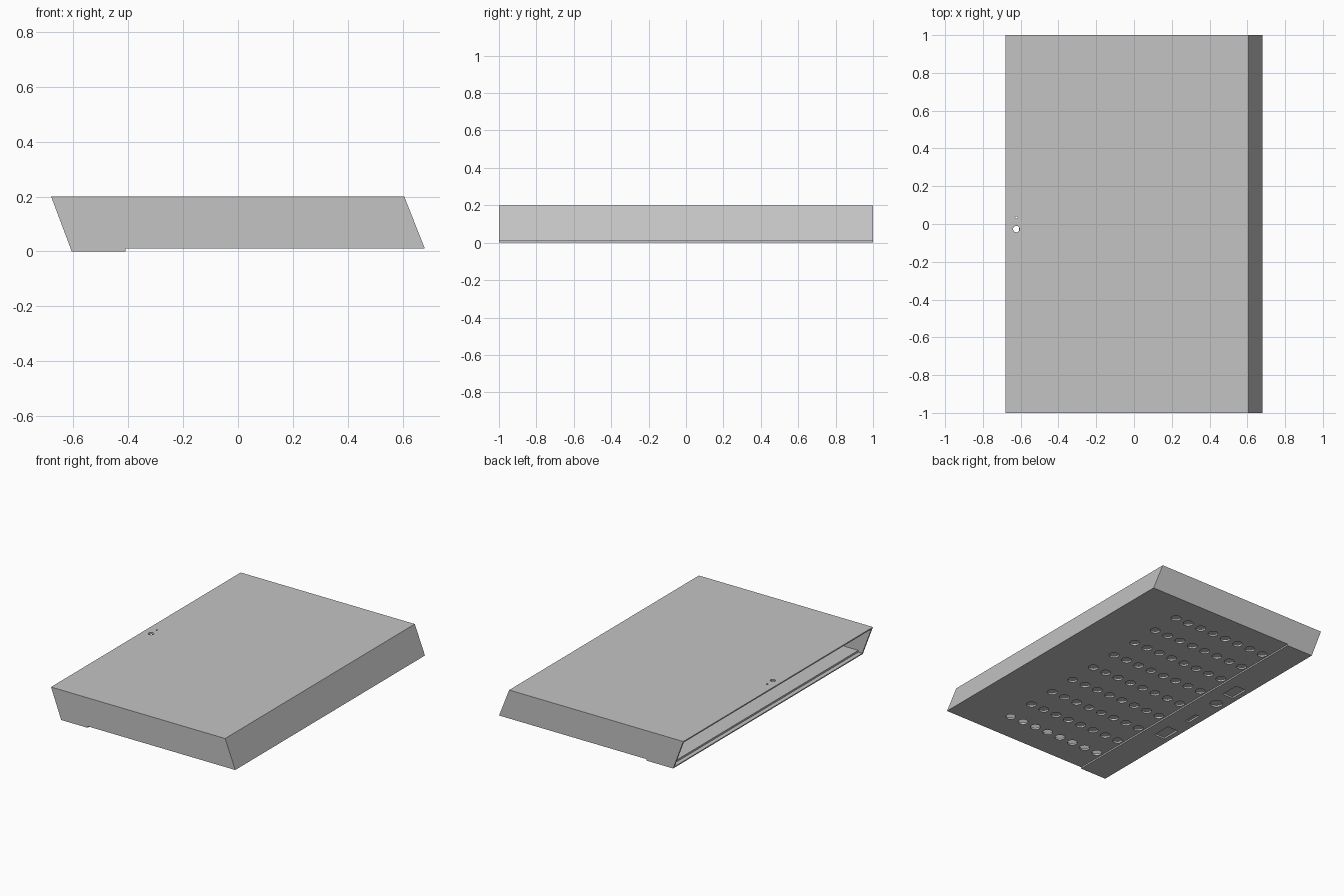
import bpy, bmesh
from mathutils import Matrix

cube = bpy.data.objects.get("Cube")
if cube:
    bpy.data.objects.remove(cube, do_unlink=True)

grey = bpy.data.materials.new("light grey metal")
grey.use_nodes = True
colour = (0.55, 0.55, 0.55, 1)
grey.diffuse_color = colour
grey.node_tree.nodes["Principled BSDF"].inputs["Base Color"].default_value = colour

WALL = 0.012


def make_object(name, bm):
    bmesh.ops.recalc_face_normals(bm, faces=bm.faces[:])
    mesh = bpy.data.meshes.new(name)
    bm.to_mesh(mesh)
    bm.free()
    mesh.materials.append(grey)
    obj = bpy.data.objects.new(name, mesh)
    bpy.context.collection.objects.link(obj)
    return obj


def prism(name, profile, half):
    """Extrude an x-z outline along y."""
    bm = bmesh.new()
    face = bm.faces.new([bm.verts.new((x, -half, z)) for x, z in profile])
    ext = bmesh.ops.extrude_face_region(bm, geom=[face])
    moved = [v for v in ext["geom"] if isinstance(v, bmesh.types.BMVert)]
    bmesh.ops.translate(bm, verts=moved, vec=(0, 2 * half, 0))
    return make_object(name, bm)


def add_round(bm, x, y, low, high, radius, sides=24):
    bmesh.ops.create_cone(bm, cap_ends=True, segments=sides, radius1=radius,
                          radius2=radius, depth=high - low,
                          matrix=Matrix.Translation((x, y, (low + high) / 2)))


def add_block(bm, x, y, low, high, width, length):
    place = Matrix.Translation((x, y, (low + high) / 2))
    bmesh.ops.create_cube(bm, size=1, matrix=place @ Matrix.Diagonal(
        (width, length, high - low, 1)))


def cut(target, cutter):
    """Subtract the cutter, bake the result and remove the cutter."""
    mod = target.modifiers.new("cut", "BOOLEAN")
    mod.operation = "DIFFERENCE"
    mod.solver = "EXACT"
    mod.object = cutter
    graph = bpy.context.evaluated_depsgraph_get()
    baked = bpy.data.meshes.new_from_object(target.evaluated_get(graph))
    target.modifiers.remove(mod)
    target.data = baked
    bpy.data.objects.remove(cutter, do_unlink=True)


# Slanted case with a lowered strip under the open side
case = prism("case", [(-0.68, 0.2), (0.605, 0.2), (0.68, 0.01),
                      (-0.41, 0.01), (-0.41, 0), (-0.605, 0)], 1)

# Hollow inside, open on the slanted right side
cut(case, prism("hollow", [(-0.8, 0.2 - WALL), (0.596, 0.2 - WALL),
                           (0.662, 0.022), (-0.58, 0.022),
                           (-0.58, 0.01), (-0.8, 0.01)], 1 - WALL))

# Vent grid in the base
bm = bmesh.new()
for column in range(8):
    for row in range(9):
        add_round(bm, 0.33 - 0.1 * column, -0.8 + 0.2 * row, -0.02, 0.04, 0.031, 16)
cut(case, make_object("vents", bm))

# Connector openings in the lowered strip
bm = bmesh.new()
for y in (0.34, -0.32):
    add_block(bm, -0.53, y, -0.02, 0.011, 0.08, 0.13)
add_block(bm, -0.54, -0.08, -0.02, 0.011, 0.03, 0.1)
add_round(bm, -0.535, 0.16, -0.02, 0.011, 0.04)
cut(case, make_object("connectors", bm))

# Button hole and indicator hole in the top
bm = bmesh.new()
add_round(bm, -0.623, -0.027, 0.15, 0.25, 0.017)
add_round(bm, -0.623, 0.034, 0.15, 0.25, 0.006, 16)
cut(case, make_object("top_holes", bm))

# Smooth the round walls, keep the sheet edges sharp
bpy.ops.object.select_all(action="DESELECT")
case.select_set(True)
bpy.context.view_layer.objects.active = case
bpy.ops.object.shade_smooth_by_angle(angle=0.52)
